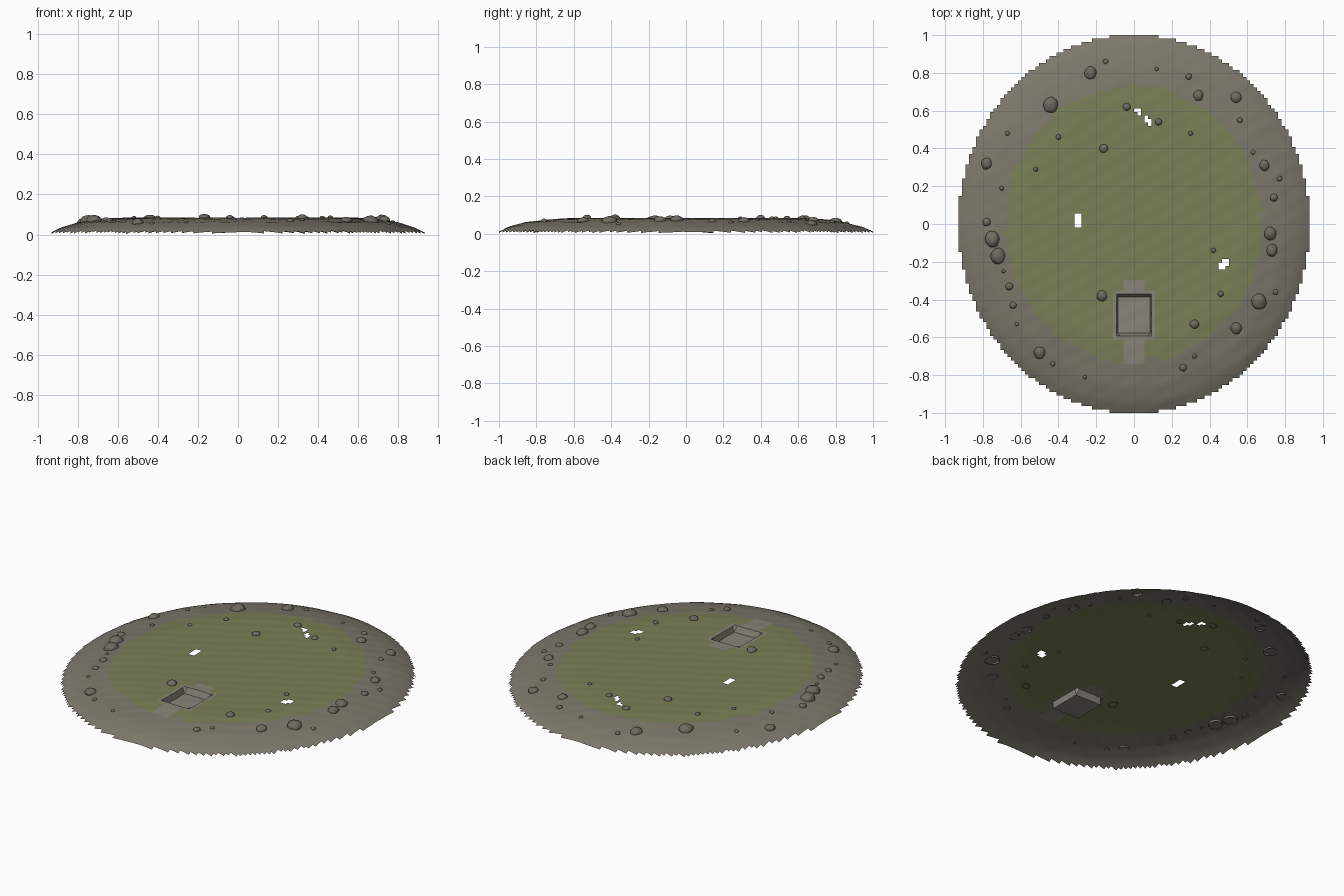
import bpy, bmesh, math, random
from mathutils import Matrix, Vector, noise

cube = bpy.data.objects.get("Cube")
if cube:
    bpy.data.objects.remove(cube)

random.seed(4)
HALF_X, HALF_Y = 0.93, 1.0
COLS, ROWS = 100, 108
STEP_X, STEP_Y = 2 * HALF_X / COLS, 2 * HALF_Y / ROWS
PAD_Y, PIT_DEPTH = -0.48, 0.035


def material(name, rgb):
    linear = [(c / 255 / 12.92 if c < 11 else ((c / 255 + 0.055) / 1.055) ** 2.4) for c in rgb]
    mat = bpy.data.materials.new(name)
    mat.use_nodes = True
    mat.diffuse_color = (*linear, 1)
    bsdf = mat.node_tree.nodes["Principled BSDF"]
    bsdf.inputs["Base Color"].default_value = (*linear, 1)
    bsdf.inputs["Roughness"].default_value = 0.9
    return mat


rim_stone = material("rim stone", (124, 120, 108))
grass = material("grass", (121, 127, 86))
paving = material("paving", (136, 132, 121))
boulder = material("boulder", (110, 107, 97))


def finish(bm, name, mats, angle):
    mesh = bpy.data.meshes.new(name)
    bm.to_mesh(mesh)
    bm.free()
    for mat in mats:
        mesh.materials.append(mat)
    obj = bpy.data.objects.new(name, mesh)
    bpy.context.collection.objects.link(obj)
    bpy.ops.object.select_all(action="DESELECT")
    bpy.context.view_layer.objects.active = obj
    obj.select_set(True)
    bpy.ops.object.shade_smooth_by_angle(angle=math.radians(angle))
    return obj


def radius(x, y):
    return math.hypot(x / HALF_X, y / HALF_Y)


# Mound profile: flat top falling to a thin outer edge
PROFILE = [(0, 0.083), (0.64, 0.083), (0.74, 0.077), (0.86, 0.06),
           (0.95, 0.035), (1, 0.012), (1.1, -0.05)]


def ground_height(x, y):
    r = radius(x, y)
    for (r0, z0), (r1, z1) in zip(PROFILE, PROFILE[1:]):
        if r <= r1:
            z = z0 + (z1 - z0) * (r - r0) / (r1 - r0)
            break
    ripple = 0.0007 * math.sin((y * 0.87 - x * 0.5) * 75)
    lumps = 0.004 * noise.noise(Vector((x * 5, y * 5, 0))) * min(1, max(0, (r - 0.5) * 4))
    return max(0, z + ripple + lumps)


def in_box(x, y, box):
    return box[0] < x < box[1] and box[2] < y < box[3]


# Small gaps in the turf, and the paved areas around the pit
GAPS = [(-0.32, -0.28, -0.01, 0.05), (0, 0.037, 0.592, 0.62), (0.018, 0.037, 0.574, 0.6),
        (0.056, 0.075, 0.535, 0.57), (0.07, 0.095, 0.52, 0.56),
        (0.446, 0.485, -0.24, -0.204), (0.465, 0.5, -0.22, -0.185)]
PAVED = [(-0.12, 0.12, -0.61, -0.36), (-0.05, 0.05, -0.36, -0.29), (-0.05, 0.05, -0.74, -0.61)]


def surface_index(x, y):
    if any(in_box(x, y, box) for box in PAVED):
        return 2
    a = math.atan2(y, x)
    edge = 0.722 + 0.012 * abs(math.sin(a * 11)) + 0.02 * noise.noise(Vector((x * 6, y * 6, 3)))
    return 1 if radius(x, y) < edge else 0


# Ground sheet made of square cells, with a sunken square pit
bm = bmesh.new()
verts = {}


def corner(i, j):
    if (i, j) not in verts:
        x, y = i * STEP_X - HALF_X, j * STEP_Y - HALF_Y
        z = ground_height(x, y)
        if abs(x) < 0.084 and abs(y - PAD_Y) < 0.096:
            x, y = x * 1.15, PAD_Y + (y - PAD_Y) * 1.04
            z -= PIT_DEPTH
        verts[i, j] = bm.verts.new((x, y, z))
    return verts[i, j]


for i in range(COLS):
    for j in range(ROWS):
        x, y = (i + 0.5) * STEP_X - HALF_X, (j + 0.5) * STEP_Y - HALF_Y
        if radius(x, y) > 1 or any(in_box(x, y, box) for box in GAPS):
            continue
        face = bm.faces.new([corner(i, j), corner(i + 1, j), corner(i + 1, j + 1), corner(i, j + 1)])
        face.material_index = surface_index(x, y)
finish(bm, "ground", [rim_stone, grass, paving], 35)

# Scattered boulders: x and y in hundredths, radius in thousandths
BOULDERS = [
    (-23, 80, 31), (-44, 63, 38), (-15, 86, 14), (12, 82, 10), (29, 78, 16), (34, 68, 25),
    (54, 67, 28), (56, 55, 14), (-4, 62, 20), (13, 54, 18), (30, 48, 12), (-16, 40, 23),
    (-40, 46, 14), (-67, 48, 12), (-78, 32, 28), (-52, 29, 12), (-70, 19, 12), (-78, 1, 21),
    (-75, -8, 39), (-72, -17, 38), (-69, -25, 10), (-66, -33, 20), (-64, -43, 18),
    (-62, -53, 10), (-50, -68, 30), (-43, -74, 13), (-26, -81, 10), (-17, -38, 26),
    (26, -76, 19), (32, -70, 12), (32, -53, 24), (46, -37, 15), (54, -55, 28), (66, -41, 39),
    (75, -36, 14), (73, -14, 29), (72, -5, 31), (74, 14, 20), (77, 24, 14), (69, 31, 26),
    (63, 38, 12), (42, -14, 13)]

bm = bmesh.new()
for cx, cy, size in BOULDERS:
    x, y, r = cx / 100, cy / 100, size / 1000
    made = bmesh.ops.create_icosphere(bm, subdivisions=3, radius=1)["verts"]
    stretch = 1.12 if size > 24 else 1
    seed = Vector((cx, cy, size))
    place = (Matrix.Translation((x, y, ground_height(x, y)))
             @ Matrix.Rotation(random.uniform(-0.3, 0.3), 4, "Z")
             @ Matrix.Diagonal((r, r * stretch, r * 0.75, 1)))
    for v in made:
        v.co *= 1 + 0.14 * noise.noise(v.co * 1.5 + seed * 0.37)
    # Drop the buried underside
    buried = [v for v in made if v.co.z < -0.35]
    kept = [v for v in made if v.co.z >= -0.35]
    bmesh.ops.delete(bm, geom=buried, context="VERTS")
    for v in kept:
        v.co = place @ v.co
finish(bm, "boulders", [boulder], 50)
